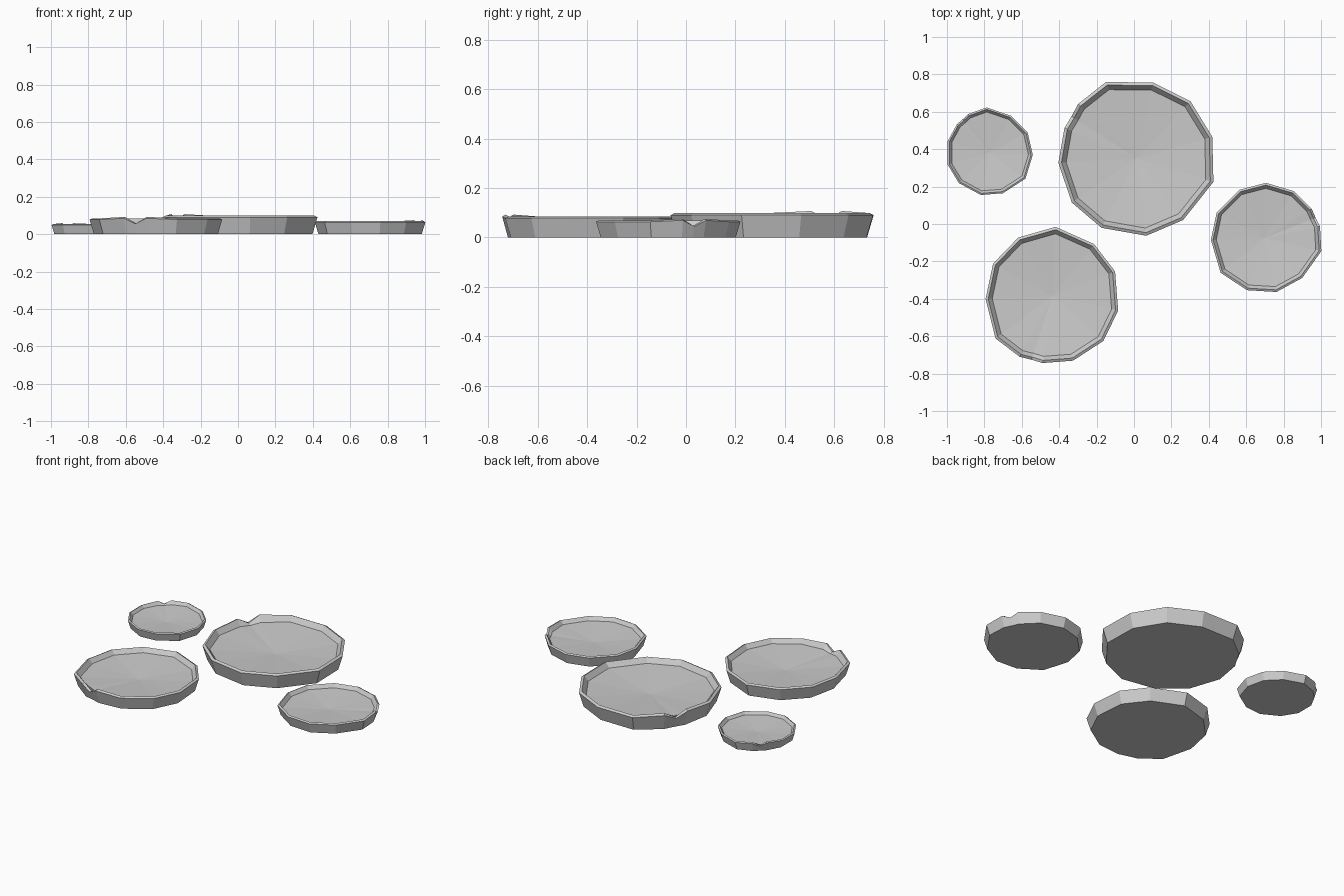
import bpy
import bmesh
from math import sin, cos, radians

cube = bpy.data.objects.get("Cube")
if cube:
    bpy.data.objects.remove(cube, do_unlink=True)

grey = bpy.data.materials.new("pad_grey")
grey.use_nodes = True
colour = (0.6, 0.6, 0.6, 1)
grey.diffuse_color = colour
grey.node_tree.nodes["Principled BSDF"].inputs["Base Color"].default_value = colour

# Irregular outline of a unit pad: angle from the notch and radius
NOTCH = (0, 0.99)
OUTLINE = [NOTCH, (10, 1), (36, 1), (67, 1), (96, 0.99), (130, 0.99), (160, 0.98),
           (196, 1.02), (229, 1), (260, 1), (291, 0.99), (325, 1.05), (350, 1.02)]

# Rings from the base to the floor edge: radius, height, height at notch, lift beside notch
BASE = (0.935, 0, 0, 0)
LIP = (1, 0.215, 0.155, 0.02)
CREST = (0.96, 0.235, 0.16, 0.02)
FLOOR_EDGE = (0.9, 0.16, 0.15, 0)
FLOOR_CENTRE = 0.1


def add_ring(bm, ring):
    scale, height, notch_height, lift = ring
    verts = []
    for angle, radius in OUTLINE:
        z = height
        if angle == 0:
            z = notch_height
        elif angle in (10, 350):
            z += lift
        a = radians(angle)
        verts.append(bm.verts.new((radius * scale * cos(a), radius * scale * sin(a), z)))
    return verts


def make_pad(name, x, y, size, turn):
    bm = bmesh.new()
    rings = [add_ring(bm, ring) for ring in (BASE, LIP, CREST, FLOOR_EDGE)]
    count = len(OUTLINE)
    bm.faces.new(rings[0][::-1])
    # Outer wall, sloped lip and inner wall
    for low, high in zip(rings, rings[1:]):
        for i in range(count):
            j = (i + 1) % count
            bm.faces.new((low[i], low[j], high[j], high[i]))
    # Shallow dished floor
    centre = bm.verts.new((0, 0, FLOOR_CENTRE))
    edge = rings[-1]
    for i in range(count):
        bm.faces.new((edge[i], edge[(i + 1) % count], centre))
    mesh = bpy.data.meshes.new(name)
    bm.to_mesh(mesh)
    bm.free()
    mesh.materials.append(grey)
    pad = bpy.data.objects.new(name, mesh)
    pad.location = (x, y, 0)
    pad.scale = (size, size, size)
    pad.rotation_euler.z = radians(turn)
    bpy.context.collection.objects.link(pad)


# The same pad in four sizes, each turned differently
make_pad("large_pad", 0.015, 0.35, 0.42, 147)
make_pad("medium_pad", -0.435, -0.385, 0.3625, 251.5)
make_pad("small_pad", 0.7, -0.075, 0.295, 22)
make_pad("tiny_pad", -0.773, 0.38, 0.232, 128.5)
